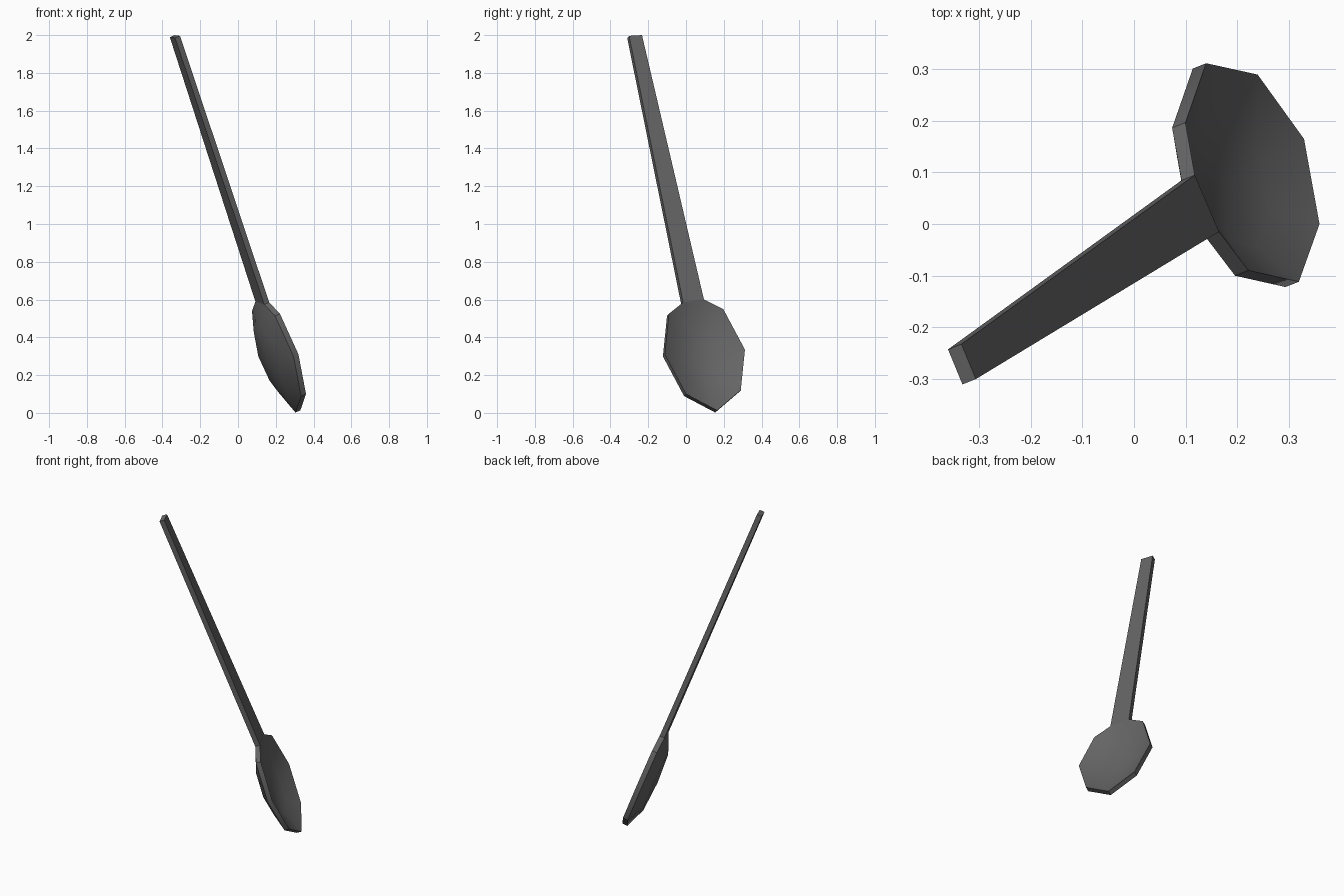
import bpy, bmesh, math
from mathutils import Vector

if "Cube" in bpy.data.objects:
    bpy.data.objects.remove(bpy.data.objects["Cube"])

mat = bpy.data.materials.new("dark grey")
mat.diffuse_color = (0.13, 0.13, 0.13, 1)
mat.use_nodes = True
mat.node_tree.nodes["Principled BSDF"].inputs["Base Color"].default_value = mat.diffuse_color

N = Vector((0.865, 0.345, 0.367)).normalized()   # direction the spoon faces
THICK = 0.03

# rim of the bowl, counter-clockwise seen from the hollow side; ends are the neck
rim = [Vector(p) for p in (
    (0.118, 0.095, 0.60), (0.165, -0.015, 0.585), (0.222, -0.09, 0.525),
    (0.32, -0.112, 0.31), (0.36, 0.0, 0.10), (0.33, 0.165, 0.013),
    (0.24, 0.29, 0.12), (0.14, 0.312, 0.335), (0.10, 0.197, 0.55))]
rim = rim[::-1]
neck_a, neck_b = rim[8], rim[7]     # +y and -y neck corners
tip_a, tip_b = Vector((-0.335, -0.233, 2.0)), Vector((-0.307, -0.301, 1.996))


def make(name, bm):
    bmesh.ops.recalc_face_normals(bm, faces=bm.faces)
    me = bpy.data.meshes.new(name)
    bm.to_mesh(me)
    bm.free()
    me.materials.append(mat)
    ob = bpy.data.objects.new(name, me)
    bpy.context.collection.objects.link(ob)
    bpy.ops.object.select_all(action='DESELECT')
    ob.select_set(True)
    bpy.context.view_layer.objects.active = ob
    bpy.ops.object.shade_smooth_by_angle(angle=math.radians(38))
    return ob


# bowl: two dished shells joined by a rim wall, open at the neck
bm = bmesh.new()
n = len(rim)
centre = (rim[0] + rim[1] + rim[2] + rim[3] + rim[4] + rim[5] + rim[6] + (rim[7] + rim[8]) / 2) / 8
outers = []
for off in (0, THICK):
    rings = []
    for s, d in ((1, 0), (0.6, 0.05)):
        rings.append([bm.verts.new(centre + (p - centre) * s - N * (d + off)) for p in rim])
    mid = bm.verts.new(centre - N * (0.063 + off))
    for i in range(n):
        j = (i + 1) % n
        bm.faces.new((rings[0][i], rings[0][j], rings[1][j], rings[1][i]))
        bm.faces.new((rings[1][i], rings[1][j], mid))
    outers.append(rings[0])
for i in range(n):
    j = (i + 1) % n
    if i != 7:
        bm.faces.new((outers[0][i], outers[0][j], outers[1][j], outers[1][i]))
make("bowl", bm)

# handle: tapered flat bar, open where it meets the bowl
bm = bmesh.new()
sections = []
for a, b in ((neck_a, neck_b), (tip_a, tip_b)):
    sections.append([bm.verts.new(p) for p in (a, b, b - N * THICK, a - N * THICK)])
for i in range(4):
    j = (i + 1) % 4
    bm.faces.new((sections[0][i], sections[0][j], sections[1][j], sections[1][i]))
bm.faces.new(sections[1])
make("handle", bm)
